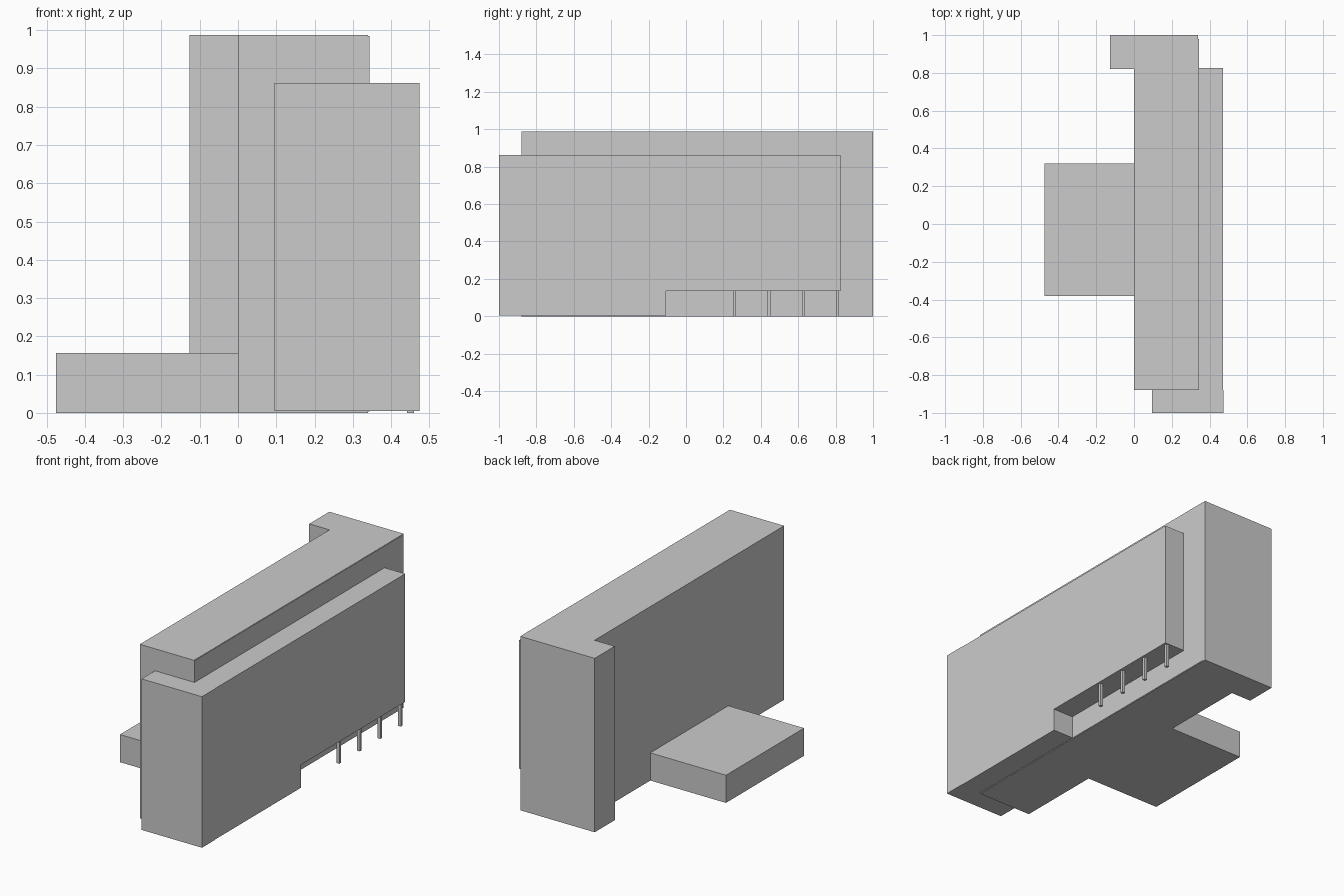
import bpy, bmesh
from mathutils import Vector

if "Cube" in bpy.data.objects:
    bpy.data.objects.remove(bpy.data.objects["Cube"])


def prism(name, points, direction):
    """Extrude a closed flat outline along a direction."""
    bm = bmesh.new()
    face = bm.faces.new([bm.verts.new(p) for p in points])
    ext = bmesh.ops.extrude_face_region(bm, geom=[face])
    verts = [g for g in ext["geom"] if isinstance(g, bmesh.types.BMVert)]
    bmesh.ops.translate(bm, verts=verts, vec=Vector(direction))
    bmesh.ops.recalc_face_normals(bm, faces=bm.faces)
    mesh = bpy.data.meshes.new(name)
    bm.to_mesh(mesh)
    bm.free()
    obj = bpy.data.objects.new(name, mesh)
    bpy.context.collection.objects.link(obj)
    return obj


def box(name, x0, x1, y0, y1, z0, z1):
    outline = [(x0, y0, z0), (x1, y0, z0), (x1, y1, z0), (x0, y1, z0)]
    return prism(name, outline, (0, 0, z1 - z0))


# Tall rear slab with a short return wing at its back end
footprint = [(0, -0.88), (0.34, -0.88), (0.34, 1), (-0.127, 1),
             (-0.127, 0.82), (0, 0.82)]
prism("tall_slab", [(x, y, 0) for x, y in footprint], (0, 0, 0.987))

# Lower street block, notched at the base for a covered walkway
profile = [(-0.88, 0.005), (-0.107, 0.005), (-0.107, 0.135),
           (0.825, 0.135), (0.825, 0.862), (-0.88, 0.862)]
prism("street_block", [(0.34, y, z) for y, z in profile], (0.132, 0, 0))

# Front end of the street block, wrapping round the slab
box("street_block_end", 0.095, 0.474, -1, -0.88, 0.005, 0.862)

# Thin facade layer on the slab
box("slab_facade", 0.34, 0.343, -0.88, 0.98, 0.003, 0.985)

# Low annex on the far side
box("low_annex", -0.475, 0, -0.38, 0.32, 0, 0.157)

# Slim columns carrying the overhang
for i in range(4):
    y = 0.259 + 0.184 * i
    box(f"walkway_column_{i + 1}", 0.442, 0.46, y - 0.008, y + 0.008, 0, 0.135)
